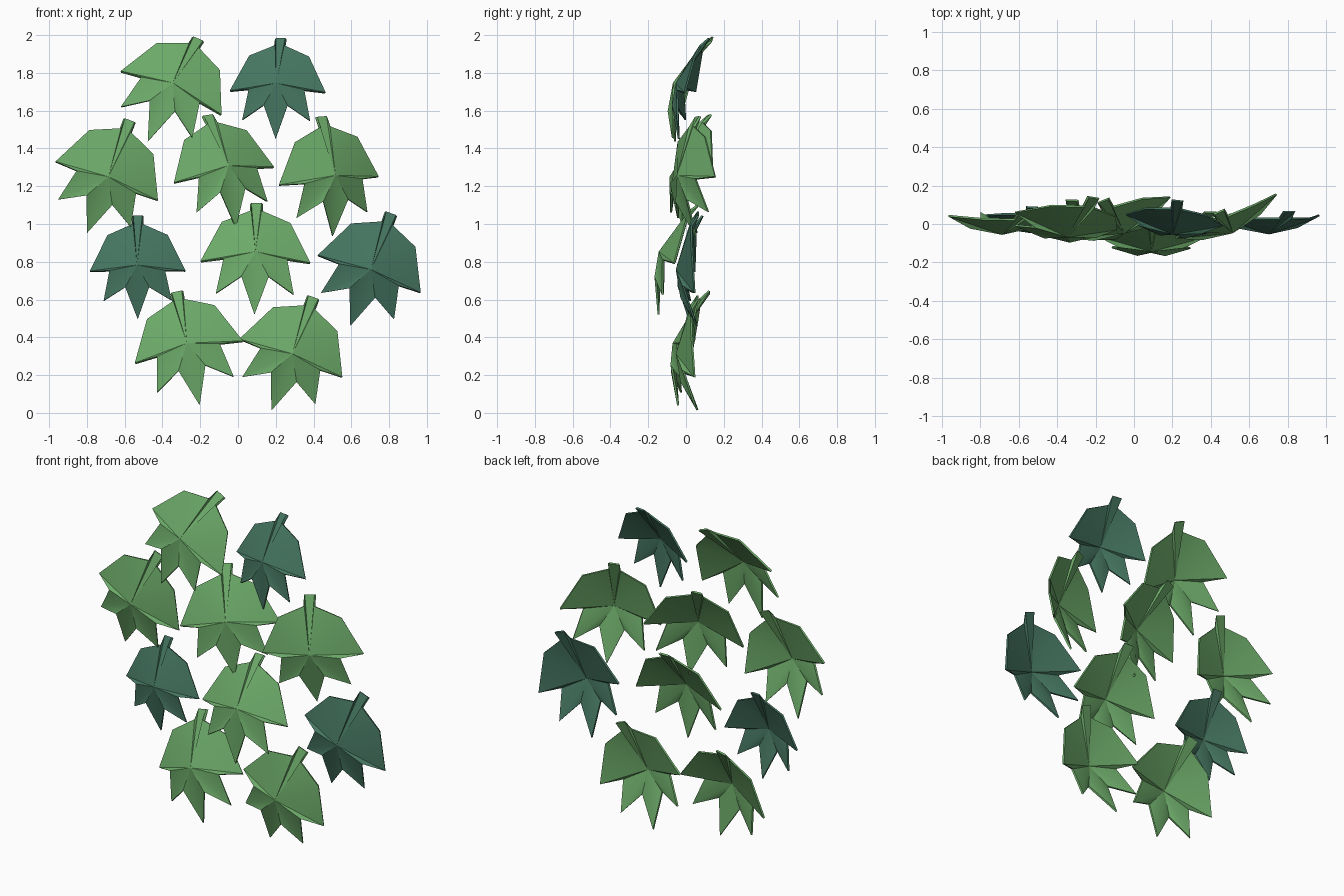
import bpy, bmesh, math
from mathutils import Vector

if "Cube" in bpy.data.objects:
    bpy.data.objects.remove(bpy.data.objects["Cube"])

# Right half of the leaf outline (leaf width = 1), from stem top down to the tip
HALF = [(.047, .54), (.047, .445), (.3125, .33), (.5, -.04), (.29, -.05),
        (.355, -.35), (.125, -.225)]
OUTLINE = HALF + [(0, -.54)] + [(-x, y) for x, y in reversed(HALF)]
DOME = .175


def material(name, color):
    m = bpy.data.materials.new(name)
    m.diffuse_color = (*color, 1)
    m.use_nodes = True
    m.node_tree.nodes["Principled BSDF"].inputs["Base Color"].default_value = m.diffuse_color
    return m


GREEN = material("leaf_green", (.15, .40, .14))
DARK = material("leaf_dark_green", (.06, .18, .12))


def leaf(name, stem, tip, left, right, mat):
    """Domed five-lobed leaf spanned by its stem end, tip and two side lobes."""
    stem, tip, left, right = map(Vector, (stem, tip, left, right))
    centre = (stem + tip) / 2
    up = (stem - tip).normalized()
    side = right - left
    width = side.length
    side = (side - up * side.dot(up)).normalized()
    normal = side.cross(up)
    height = (stem - tip).length / 1.08

    def place(a, b):
        depth = DOME * (1 - (a * a + b * b) / .27)
        return centre + side * a * width + up * b * height + normal * depth * width

    # fan of triangles from the raised middle
    bm = bmesh.new()
    mid = bm.verts.new(place(0, 0))
    rim = [bm.verts.new(place(a, b)) for a, b in OUTLINE]
    for i, v in enumerate(rim):
        bm.faces.new((mid, rim[(i + 1) % len(rim)], v))
    bmesh.ops.recalc_face_normals(bm, faces=bm.faces)
    bmesh.ops.solidify(bm, geom=bm.faces[:], thickness=.01)
    bmesh.ops.recalc_face_normals(bm, faces=bm.faces)
    mesh = bpy.data.meshes.new(name)
    bm.to_mesh(mesh)
    bm.free()
    mesh.materials.append(mat)
    ob = bpy.data.objects.new(name, mesh)
    bpy.context.collection.objects.link(ob)
    bpy.ops.object.select_all(action='DESELECT')
    ob.select_set(True)
    bpy.context.view_layer.objects.active = ob
    bpy.ops.object.shade_smooth_by_angle(angle=math.radians(40))


# Leaves: stem end, tip, left lobe, right lobe
leaf("leaf_top_left", (-.21, .125, 1.985), (-.478, -.07, 1.44),
     (-.626, .065, 1.80), (-.087, -.02, 1.58), GREEN)
leaf("leaf_top_right", (.225, .11, 1.987), (.198, -.05, 1.453),
     (-.045, .05, 1.69), (.4625, -.005, 1.69), DARK)
leaf("leaf_upper_left", (-.573, .045, 1.55), (-.80, .045, .951),
     (-.97, .05, 1.327), (-.4255, .05, 1.126), GREEN)
leaf("leaf_upper_middle", (-.156, .11, 1.58), (-.008, -.025, .983),
     (-.346, -.08, 1.22), (.1825, .135, 1.31), GREEN)
leaf("leaf_upper_right", (.447, .05, 1.57), (.505, .04, .9355),
     (.214, -.065, 1.20), (.7425, .163, 1.247), GREEN)
leaf("leaf_middle_left", (-.531, .075, 1.0465), (-.531, .005, .497),
     (-.785, .05, .75), (-.277, .03, .756), DARK)
leaf("leaf_middle", (.098, .06, 1.115), (.087, -.158, .523),
     (-.2035, -.04, .803), (.378, -.045, .793), GREEN)
leaf("leaf_middle_right", (.811, .05, 1.057), (.5945, .045, .46),
     (.42, .045, .835), (.9645, .047, .634), DARK)
leaf("leaf_lower_left", (-.325, .11, .645), (-.2035, -.055, .042),
     (-.547, .015, .254), (.024, .01, .38), GREEN)
leaf("leaf_lower_right", (.399, .048, .613), (.177, .048, .013),
     (.008, .045, .391), (.552, .045, .185), GREEN)
